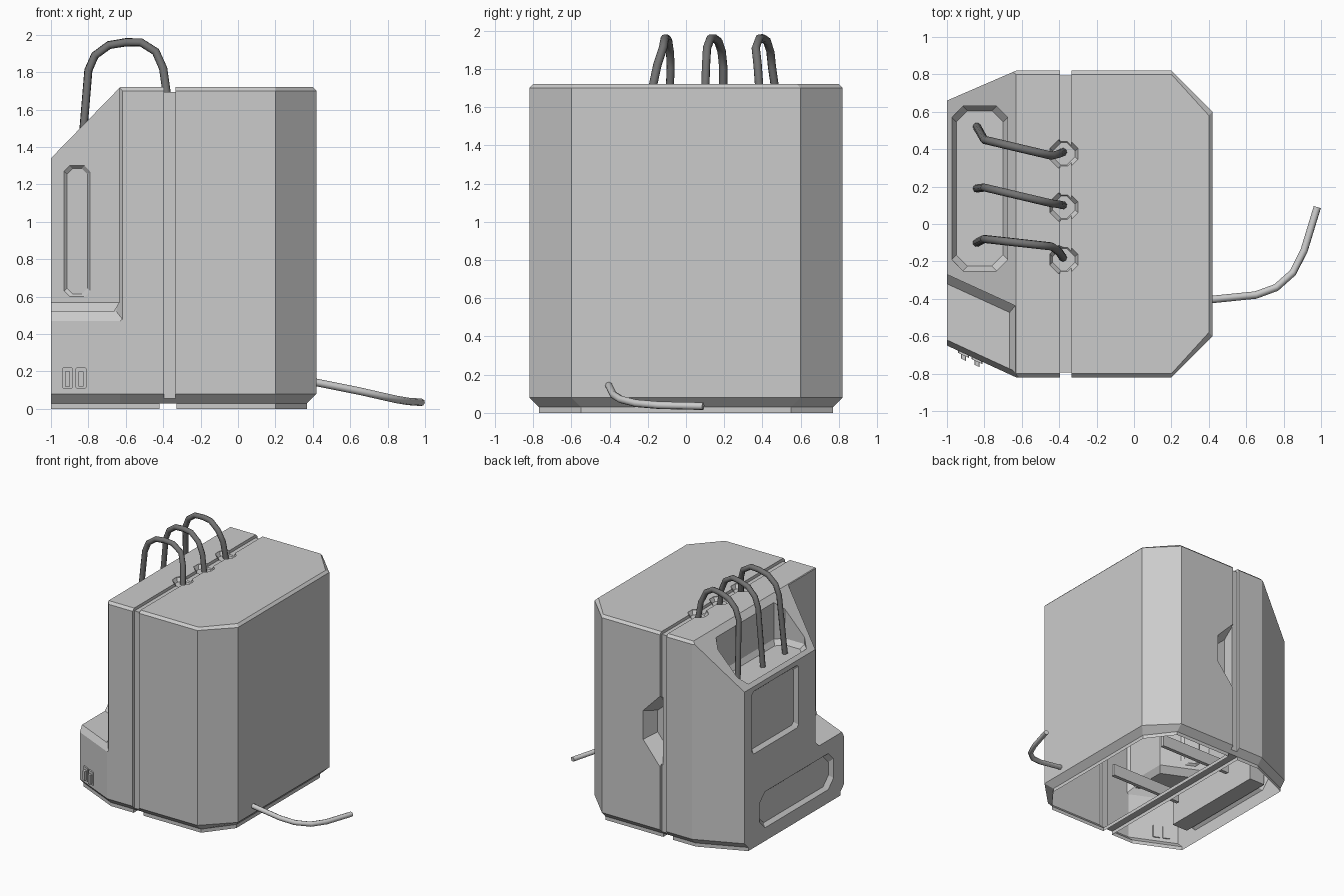
import bpy, bmesh

if "Cube" in bpy.data.objects:
    bpy.data.objects.remove(bpy.data.objects["Cube"], do_unlink=True)


def material(name, value):
    m = bpy.data.materials.new(name)
    m.use_nodes = True
    col = (value, value, value, 1)
    m.diffuse_color = col
    m.node_tree.nodes["Principled BSDF"].inputs["Base Color"].default_value = col
    return m


GREY = material("light grey casing", 0.6)
DARK = material("dark grey hose", 0.17)


def link(name, data, mat=GREY):
    ob = bpy.data.objects.new(name, data)
    bpy.context.scene.collection.objects.link(ob)
    ob.data.materials.append(mat)
    return ob


def loft(name, rings, mat=GREY):
    """Closed solid through matching rings of 3D points."""
    bm = bmesh.new()
    loops = [[bm.verts.new(p) for p in ring] for ring in rings]
    n = len(loops[0])
    for a, b in zip(loops, loops[1:]):
        for i in range(n):
            j = (i + 1) % n
            bm.faces.new((a[i], a[j], b[j], b[i]))
    bm.faces.new(loops[0])
    bm.faces.new(loops[-1])
    bmesh.ops.recalc_face_normals(bm, faces=bm.faces)
    me = bpy.data.meshes.new(name)
    bm.to_mesh(me)
    bm.free()
    return link(name, me, mat)


def box(name, x0, x1, y0, y1, z0, z1):
    quad = [(x0, y0), (x1, y0), (x1, y1), (x0, y1)]
    return loft(name, [[(x, y, z) for x, y in quad] for z in (z0, z1)])


def octagon(u0, u1, v0, v1, c, inset=0.0):
    """Rectangle with cut corners."""
    u0, u1, v0, v1 = u0 + inset, u1 - inset, v0 + inset, v1 - inset
    return [(u0 + c, v0), (u1 - c, v0), (u1, v0 + c), (u1, v1 - c),
            (u1 - c, v1), (u0 + c, v1), (u0, v1 - c), (u0, v0 + c)]


def front_y(x):      # slanted front corner face
    return -0.65 - 0.46 * (x + 1)


def niche_y(x):      # slanted back wall of the niche
    return -0.27 - 0.457 * (x + 1)


def bake(ob):
    """Replace modifiers or curves by the resulting mesh."""
    bpy.context.view_layer.update()
    dg = bpy.context.evaluated_depsgraph_get()
    me = bpy.data.meshes.new_from_object(ob.evaluated_get(dg))
    name = ob.name
    bpy.data.objects.remove(ob, do_unlink=True)
    new = bpy.data.objects.new(name, me)
    bpy.context.scene.collection.objects.link(new)
    return new


# Casing: octagonal plan with chamfered foot and top edge
plan = [(-1, -.65), (-.63, -.82), (.2, -.82), (.42, -.6),
        (.42, .6), (.2, .82), (-.63, .82), (-1, .66)]


def plan_ring(z, d):
    return [(x - (d if x > .3 else 0), y - (d if y > 0 else -d), z) for x, y in plan]


casing = loft("casing", [plan_ring(z, d) for z, d in
                         ((0, .05), (.03, .05), (.08, 0), (1.70, 0), (1.72, .02))])
cutters = []

# Sloped shoulder
wedge = [(-1.2, 1.135), (-.63, 1.72), (-.435, 1.92), (-1.2, 1.92)]
cutters.append(loft("shoulder_cutter", [[(x, y, z) for x, z in wedge] for y in (-1, 1)]))

# Front niche with filleted foot and a chamfered outer edge
def niche_ring(z, x, dy):
    return [(-1.2, niche_y(-1.2) - dy, z), (x, niche_y(x) - dy, z), (x, -1.1, z), (-1.2, -1.1, z)]


cutters.append(loft("niche_cutter", [niche_ring(.52, -.665, .05),
                                     niche_ring(.57, -.635, 0), niche_ring(2, -.635, 0)]))
rim = []
for dy, x1, z0 in ((.03, -.65, .52), (-.03, -.57, .42)):
    rim.append([(x, front_y(x) + dy, z) for x, z in
                ((-1.2, z0), (x1, z0), (x1, 2.1), (-1.2, 2.1))])
cutters.append(loft("niche_edge_cutter", rim))

# Basin sunk in the shoulder
cutters.append(loft("basin_cutter", [
    [(x, y, z) for x, y in octagon(-.975, -.675, -.25, .63, .06, d)]
    for z, d in ((1.33, .025), (1.37, 0), (2, 0))]))

# Seam groove round the casing, with hose sockets along the top
cutters += [box("seam_front_cutter", -.395, -.335, -1, -.795, -.2, 1.9),
            box("seam_back_cutter", -.395, -.335, .795, 1, -.2, 1.9),
            box("seam_top_cutter", -.395, -.335, -1.1, 1.1, 1.695, 1.95),
            box("seam_bottom_cutter", -.42, -.33, -1.2, 1.2, -.1, .03)]
for y in (-.19, .09, .375):
    cutters.append(loft("socket_cutter", [
        [(x, v, z) for x, v in octagon(-.45, -.3, y - .075, y + .075, .045, d)]
        for z, d in ((1.685, .015), (1.715, 0), (1.9, 0))]))

# Hand pocket in the back, beside the seam
outer = [(-.345, .59), (-.18, .79), (-.18, 1.03), (-.345, 1.2)]
inner = [(-.345, .68), (-.23, .82), (-.23, 1.0), (-.345, 1.1)]
cutters.append(loft("pocket_cutter", [[(x, y, z) for x, z in ring] for y, ring in
                                      ((.70, inner), (.82, outer), (.95, outer))]))

# Recessed panels on the side: upper screen and lower drawer
for name, size, depth in (("screen_cutter", (-.05, .56, .78, 1.30, .02), .03),
                          ("drawer_cutter", (-.51, .46, .11, .41, .07), .03)):
    cutters.append(loft(name, [[(x, y, z) for y, z in octagon(*size, d)]
                               for x, d in ((-1 + depth, .025), (-1, 0), (-1.1, 0))]))

# Recessed panel on the niche wall
cutters.append(loft("niche_panel_cutter", [
    [(x, niche_y(x) + dy, z) for x, z in octagon(-.93, -.79, .6, 1.3, .03, d)]
    for dy, d in ((.02, .015), (0, 0), (-.05, 0))]))

for c in cutters:
    c.hide_render = True
    mod = casing.modifiers.new(c.name, 'BOOLEAN')
    mod.operation = 'DIFFERENCE'
    mod.solver = 'EXACT'
    mod.object = c
casing = bake(casing)
for c in cutters:
    bpy.data.objects.remove(c, do_unlink=True)

# Open underside
bm = bmesh.new()
bm.from_mesh(casing.data)
bmesh.ops.delete(bm, geom=[f for f in bm.faces if all(v.co.z < .001 for v in f.verts)],
                 context='FACES')
for f in bm.faces:
    f.smooth = False
    f.material_index = 0
bm.to_mesh(casing.data)
bm.free()
casing.data.materials.clear()
casing.data.materials.append(GREY)

# Parts inside the open casing
box("drawer_housing", -.965, -.82, -.5, .45, .12, .40)
for y in (-.115, .49):
    box("inner_rail", -.55, .12, y - .015, y + .015, .05, .15)

# Two rocker switches on the front corner
for x0 in (-.94, -.868):
    def plate(name, size, c, d0, d1):
        loft(name, [[(x, front_y(x) + d, z) for x, z in octagon(*size, c)] for d in (d0, d1)])
    plate("switch_frame", (x0, x0 + .057, .11, .22), .004, .01, -.012)
    plate("switch_rocker", (x0 + .014, x0 + .043, .12, .20), .003, 0, -.035)


def tube(name, points, radius, mat):
    cu = bpy.data.curves.new(name, 'CURVE')
    cu.dimensions = '3D'
    cu.bevel_depth = radius
    cu.bevel_resolution = 2
    cu.use_fill_caps = True
    sp = cu.splines.new('POLY')
    sp.points.add(len(points) - 1)
    for p, co in zip(sp.points, points):
        p.co = (*co, 1)
    ob = bake(link(name, cu, mat))
    ob.data.materials.clear()
    ob.data.materials.append(mat)
    for p in ob.data.polygons:
        p.use_smooth = len(p.vertices) == 4
        p.material_index = 0


# Three arched hoses from the basin to the sockets
arch = [(-.84, 1.33), (-.80, 1.81), (-.765, 1.89), (-.69, 1.945), (-.6, 1.96),
        (-.52, 1.96), (-.44, 1.91), (-.40, 1.82), (-.38, 1.68)]
for a, b, c, d in ((-.1, -.08, -.12, -.18), (.19, .195, .11, .10), (.52, .45, .365, .385)):
    pts = []
    for i, (x, z) in enumerate(arch):
        y = b + (c - b) * (x + .8) / .36
        if i == 0:
            y = a
        elif i == 7:
            y = (c + d) / 2
        elif i == 8:
            y = d
        pts.append((x, y, z))
    tube("hose", pts, .022, DARK)

# Power cord trailing to the side
tube("power_cord", [(.40, -.405, .145), (.65, -.38, .095), (.76, -.34, .07),
                    (.85, -.26, .05), (.91, -.14, .04), (.98, .09, .035)], .02, GREY)
